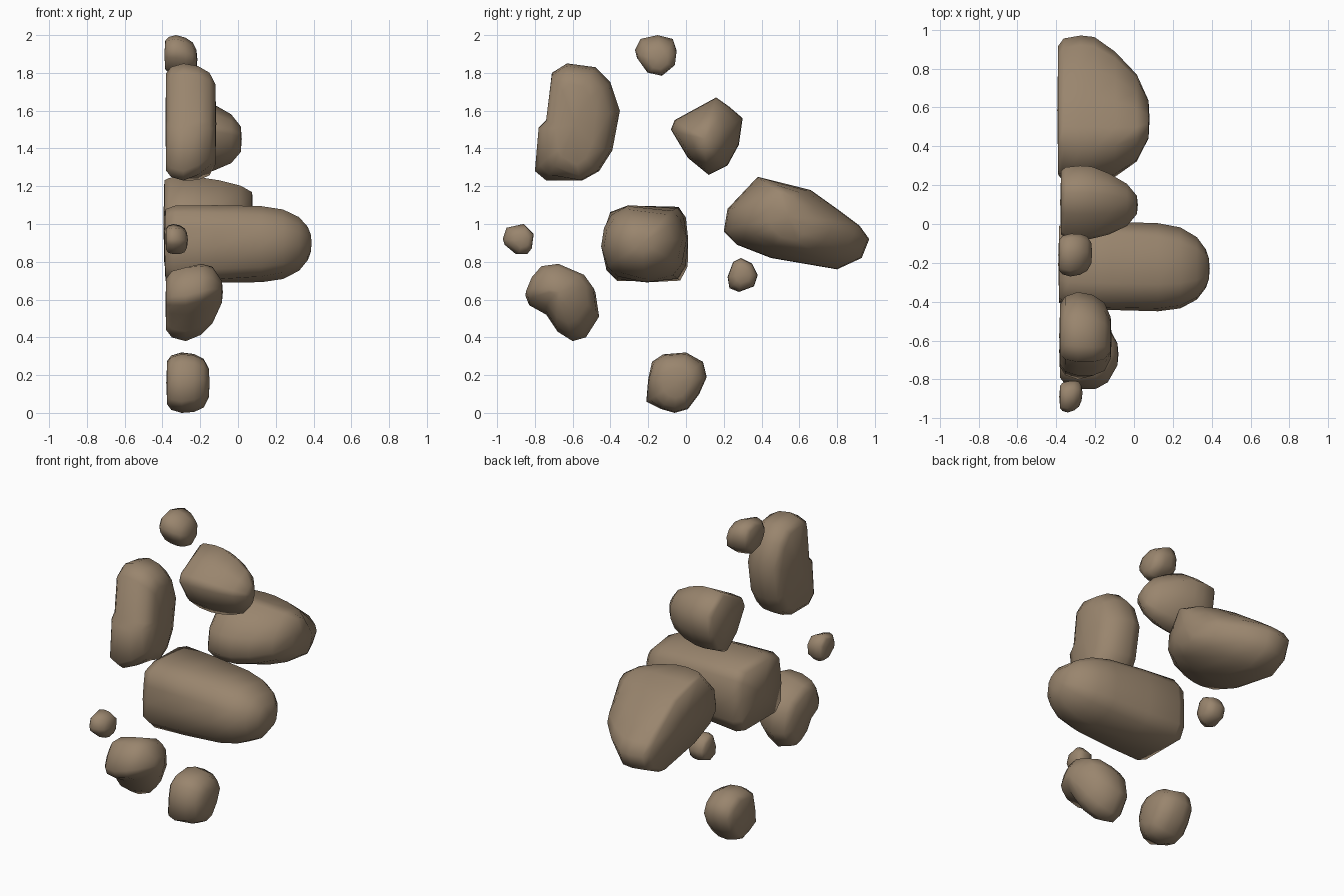
import bpy
import bmesh
from math import hypot

default_cube = bpy.data.objects.get("Cube")
if default_cube:
    bpy.data.objects.remove(default_cube, do_unlink=True)

# One stone colour for every rock
STONE_COLOUR = (0.32, 0.235, 0.155, 1)
stone = bpy.data.materials.new("brown stone")
stone.use_nodes = True
stone.diffuse_color = STONE_COLOUR
shader = stone.node_tree.nodes["Principled BSDF"]
shader.inputs["Base Color"].default_value = STONE_COLOUR
shader.inputs["Roughness"].default_value = 0.9

# Tapers: (fraction of the depth from flat back to front, outline scale)
PEBBLE = [(0, .72), (.1, .9), (.35, 1), (.65, .97), (.88, .82), (1, .5)]
EGG = [(0, .7), (.1, .9), (.35, 1), (.63, .97), (.83, .78), (1, .3)]
DOME = [(0, .86), (.06, .96), (.25, 1), (.4, .98), (.63, .85), (.87, .6), (1, .26)]
BLOCK = [(0, .87), (.07, .97), (.35, 1), (.66, 1), (.81, .92), (.92, .71), (.98, .44), (1, .24)]


def middle_and_half(values):
    low, high = min(values), max(values)
    return (low + high) / 2, (high - low) / 2


def rock(name, outline, back, front, taper=PEBBLE, tip=None, lean_from=.4, z_taper=1):
    """Loft a side outline of (y, z) points along x, leaning towards the tip
    and rounding off the outline corners on the way."""
    centre_y, half_y = middle_and_half([y for y, z in outline])
    centre_z, half_z = middle_and_half([z for y, z in outline])
    tip_y, tip_z = tip or (centre_y, centre_z)
    bm = bmesh.new()

    # Rings of the loft
    rings = []
    for depth, scale in taper:
        x = back + (front - back) * depth
        lean = max(0, (depth - lean_from) / (1 - lean_from))
        ring_y = centre_y + (tip_y - centre_y) * lean
        ring_z = centre_z + (tip_z - centre_z) * lean
        scale_z = 1 - (1 - scale) * z_taper
        ring = []
        for y, z in outline:
            u = (y - centre_y) / half_y
            v = (z - centre_z) / half_z
            trim = 1 + (1 / max(1, hypot(u, v)) - 1) * min(1, lean * 1.2)
            ring.append(bm.verts.new((x,
                                      ring_y + u * half_y * scale * trim,
                                      ring_z + v * half_z * scale_z * trim)))
        rings.append(ring)

    # Side faces between neighbouring rings
    count = len(outline)
    for inner, outer in zip(rings, rings[1:]):
        for i in range(count):
            j = (i + 1) % count
            bm.faces.new((inner[i], inner[j], outer[j], outer[i]))

    # Slightly domed end caps
    caps = ((rings[0], back - .005, centre_y, centre_z),
            (rings[-1], front + .005, tip_y, tip_z))
    for ring, x, y, z in caps:
        hub = bm.verts.new((x, y, z))
        for i in range(count):
            bm.faces.new((ring[i], ring[(i + 1) % count], hub))

    # Smooth shading all over
    bmesh.ops.recalc_face_normals(bm, faces=bm.faces[:])
    for face in bm.faces:
        face.smooth = True

    mesh = bpy.data.meshes.new(name)
    bm.to_mesh(mesh)
    bm.free()
    mesh.materials.append(stone)
    obj = bpy.data.objects.new(name, mesh)
    bpy.context.scene.collection.objects.link(obj)


# Upper rocks
rock("top_pebble",
     outline=[(-.27, 1.92), (-.24, 1.98), (-.15, 2), (-.07, 1.98), (-.05, 1.92),
              (-.06, 1.85), (-.13, 1.79), (-.21, 1.81), (-.26, 1.88)],
     back=-.385, front=-.22, tip=(-.15, 1.87))
rock("tall_rock",
     outline=[(-.8, 1.28), (-.78, 1.51), (-.74, 1.55), (-.71, 1.8), (-.63, 1.85),
              (-.48, 1.83), (-.4, 1.75), (-.35, 1.6), (-.39, 1.39), (-.46, 1.28),
              (-.55, 1.23), (-.74, 1.23)],
     back=-.38, front=-.12, tip=(-.59, 1.53), z_taper=.6)
rock("upper_rock",
     outline=[(-.08, 1.5), (-.06, 1.55), (.05, 1.61), (.16, 1.67), (.23, 1.62),
              (.3, 1.56), (.28, 1.42), (.22, 1.31), (.12, 1.26), (.01, 1.35)],
     back=-.375, front=.015, taper=DOME, tip=(.1, 1.45), z_taper=.9)

# Large middle rocks
rock("centre_rock",
     outline=[(-.435, .88), (-.425, .98), (-.41, 1.07), (-.3, 1.105), (-.03, 1.1),
              (.01, 1.04), (.02, .92), (.02, .77), (-.02, .69), (-.2, .69),
              (-.37, .69), (-.43, .75)],
     back=-.385, front=.385, taper=BLOCK, tip=(-.23, .9), lean_from=0)
rock("broad_rock",
     outline=[(.2, .96), (.22, 1.08), (.38, 1.25), (.5, 1.22), (.66, 1.18),
              (.8, 1.08), (.92, .99), (.97, .92), (.93, .82), (.8, .76),
              (.45, .82), (.27, .89)],
     back=-.39, front=.075, taper=DOME, tip=(.54, 1.04), z_taper=.55)

# Small pebbles either side
rock("front_pebble",
     outline=[(-.97, .92), (-.95, .98), (-.86, 1), (-.81, .95), (-.82, .87),
              (-.84, .84), (-.9, .84), (-.96, .89)],
     back=-.38, front=-.27, tip=(-.87, .915))
rock("back_pebble",
     outline=[(.22, .72), (.25, .8), (.29, .82), (.35, .79), (.38, .73),
              (.36, .67), (.28, .64), (.23, .66)],
     back=-.38, front=-.26)

# Lower rocks
rock("lower_rock",
     outline=[(-.85, .62), (-.82, .7), (-.77, .77), (-.67, .77), (-.53, .71),
              (-.48, .64), (-.46, .51), (-.53, .4), (-.6, .38), (-.68, .43),
              (-.74, .52), (-.83, .57)],
     back=-.38, front=-.085, taper=EGG, tip=(-.67, .64))
rock("bottom_rock",
     outline=[(-.21, .06), (-.2, .18), (-.18, .27), (-.12, .31), (0, .32),
              (.09, .27), (.11, .19), (.07, .1), (.01, .02), (-.06, 0),
              (-.13, .02)],
     back=-.375, front=-.155)
